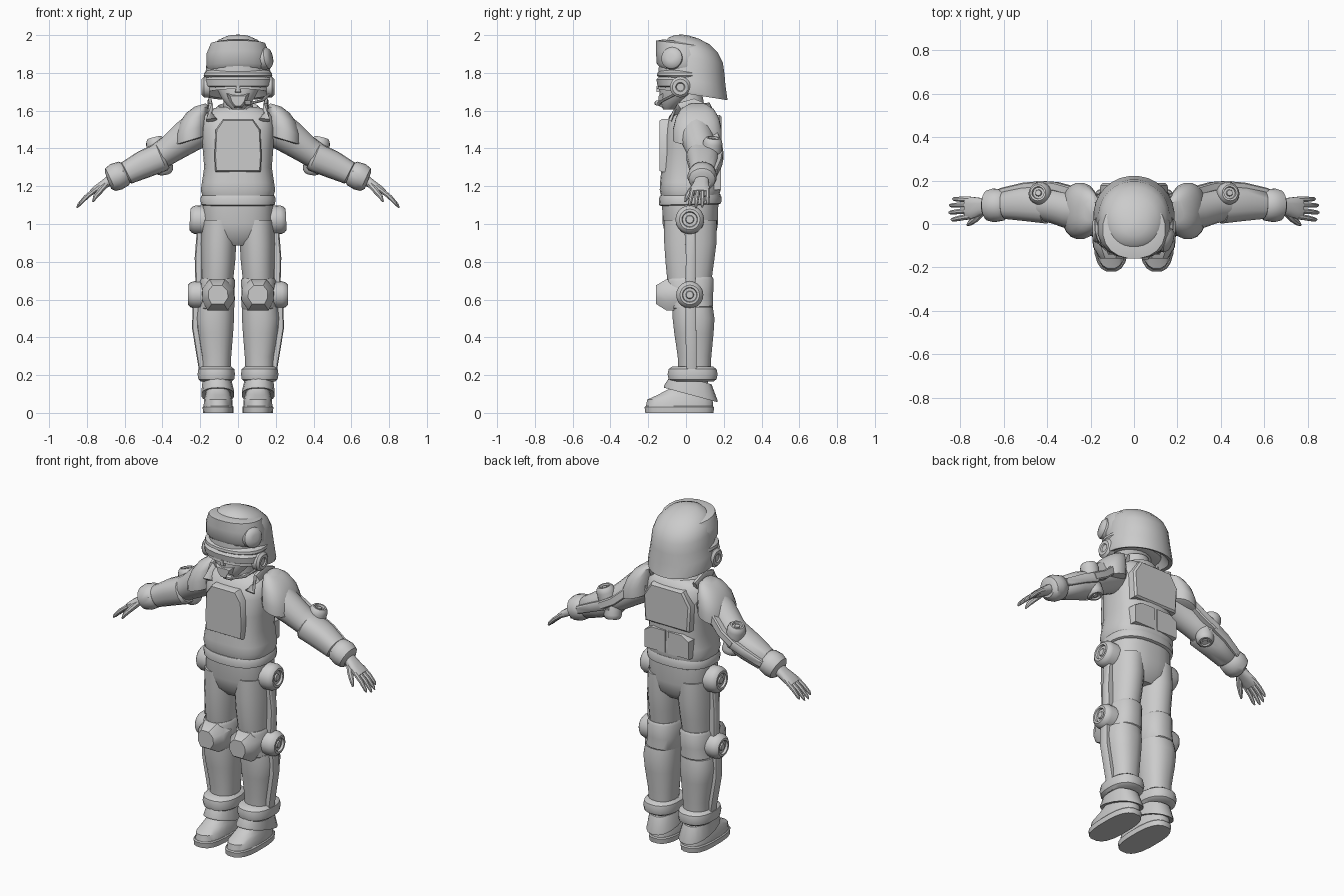
import bpy, bmesh, math
from mathutils import Vector as V

grey = bpy.data.materials.new("plain_grey")
grey.diffuse_color = (0.6, 0.6, 0.6, 1)


def finish(name, bm, mirror, angle=38):
    bmesh.ops.recalc_face_normals(bm, faces=bm.faces)
    me = bpy.data.meshes.new(name)
    bm.to_mesh(me)
    bm.free()
    me.materials.append(grey)
    ob = bpy.data.objects.new(name, me)
    bpy.context.collection.objects.link(ob)
    bpy.ops.object.select_all(action='DESELECT')
    ob.select_set(True)
    bpy.context.view_layer.objects.active = ob
    bpy.ops.object.shade_smooth_by_angle(angle=math.radians(angle))
    if mirror:
        ob.modifiers.new("Mirror", 'MIRROR').use_mirror_merge = False


def skin(name, rings, mirror=False):
    """Join closed rings of points into a capped solid."""
    bm = bmesh.new()
    vs = [[bm.verts.new(p) for p in r] for r in rings]
    n = len(vs[0])
    for a, b in zip(vs, vs[1:]):
        for i in range(n):
            bm.faces.new((a[i], a[(i + 1) % n], b[(i + 1) % n], b[i]))
    bm.faces.new(vs[0])
    bm.faces.new(vs[-1])
    finish(name, bm, mirror)


def oval(c, u, v, n, p):
    out = []
    for i in range(n):
        a = 2 * math.pi * (i + 0.5) / n
        s, t = math.cos(a), math.sin(a)
        out.append(c + u * math.copysign(abs(s) ** (2 / p), s) + v * math.copysign(abs(t) ** (2 / p), t))
    return out


def stack(name, rows, p=2.3, n=24, mirror=False, tilt=0, lean=0):
    """Ovals stacked in z: rows of (z, cx, cy, rx, ry)."""
    skin(name, [oval(V((x, y, z)), V((rx, 0, lean * rx)), V((0, ry, tilt * ry)), n, p)
                for z, x, y, rx, ry in rows], mirror)


def tube(name, pts, n=14, p=2, mirror=True):
    """Ovals along a path: points of (x, y, z, ry, rz)."""
    cs = [V(q[:3]) for q in pts]
    rings = []
    for i, q in enumerate(pts):
        t = (cs[min(i + 1, len(cs) - 1)] - cs[max(i - 1, 0)]).normalized()
        ref = V((0, 1, 0)) if abs(t.y) < 0.8 else V((1, 0, 0))
        u = (ref - t * ref.dot(t)).normalized()
        rings.append(oval(cs[i], u * q[3], t.cross(u) * q[4], n, p))
    skin(name, rings, mirror)


def lathe(name, c, axis, prof, mirror=True, n=20):
    """Turned part: profile of (distance along axis, radius)."""
    a = V(axis).normalized()
    u = a.orthogonal().normalized()
    v = a.cross(u)
    skin(name, [oval(V(c) + a * d, u * r, v * r, n, 2) for d, r in prof], mirror)


def plate(name, pts, levels, mirror=False):
    """Outline in x, z with levels of (y, scale about the centre)."""
    cx = sum(p[0] for p in pts) / len(pts)
    cz = sum(p[1] for p in pts) / len(pts)
    skin(name, [[V((cx + (x - cx) * s, y, cz + (z - cz) * s)) for x, z in pts] for y, s in levels], mirror)


# Head, helmet and headset
stack("face", [(1.605, 0, -.09, .03, .03), (1.63, 0, -.08, .06, .055), (1.67, 0, -.055, .09, .085),
               (1.72, 0, -.03, .115, .11), (1.82, 0, 0, .13, .12)], 2)
plate("mouth_mask", [(-.06, 1.69), (.06, 1.69), (.045, 1.645), (.02, 1.615), (-.02, 1.615), (-.045, 1.645)],
      [(-.06, 1), (-.125, 1), (-.145, .7)])
plate("nose", [(-.022, 1.69), (.022, 1.69), (.012, 1.74), (-.012, 1.74)], [(-.1, 1), (-.155, .6)])
stack("helmet_shell", [(1.76, 0, .03, .12, .13), (1.69, 0, .035, .165, .165), (1.685, 0, .035, .183, .187),
                       (1.70, 0, .035, .187, .184), (1.76, 0, .032, .18, .178), (1.82, 0, .03, .17, .175),
                       (1.88, 0, .028, .165, .168), (1.93, 0, .022, .148, .148), (1.97, 0, .015, .108, .108),
                       (1.992, 0, .005, .06, .06), (2.0, 0, 0, .015, .015)], 2.1, 28, tilt=-.16)
stack("raised_visor", [(1.81, 0, -.02, .155, .115), (1.835, 0, -.02, .17, .138), (1.90, 0, -.02, .168, .14),
                       (1.955, 0, -.025, .145, .135), (1.965, 0, -.02, .11, .10)], 2.2, 20, tilt=-.12)
stack("goggle_band", [(1.72, 0, -.02, .15, .115), (1.73, 0, -.02, .178, .132), (1.765, 0, -.02, .18, .138),
                      (1.78, 0, -.02, .165, .125)], 2.3, 20)
stack("brow_rim", [(1.775, 0, -.01, .175, .13), (1.785, 0, -.01, .183, .145), (1.80, 0, -.01, .18, .143),
                   (1.815, 0, -.01, .16, .125)], 2.2, 24)
lathe("ear_pod", (.15, -.03, 1.725), (1, 0, 0), [(0, .055), (.03, .055), (.042, .042), (.042, .025), (.035, .02)])
lathe("visor_knob", (.11, -.06, 1.87), (1, -.35, .2), [(0, .06), (.05, .058), (.065, .045), (.07, .02)], False)
tube("microphone_boom", [(.17, -.05, 1.69, .008, .008), (.13, -.12, 1.655, .008, .008),
                         (.07, -.145, 1.64, .008, .008), (.065, -.147, 1.64, .018, .015),
                         (.035, -.15, 1.64, .018, .015)], 8, mirror=False)
stack("neck", [(1.54, 0, .03, .085, .085), (1.7, 0, .01, .075, .075)], 2, 16)
stack("collar", [(1.56, 0, .03, .15, .12), (1.605, 0, .03, .125, .105), (1.625, 0, .03, .105, .095),
                 (1.60, 0, .03, .09, .08)], 2, 20, tilt=.2)

# Torso armour
stack("torso", [(1.15, 0, .022, .19, .155), (1.18, 0, .022, .198, .162), (1.22, 0, .022, .192, .16),
                (1.30, 0, .025, .18, .155), (1.40, 0, .03, .188, .152), (1.50, 0, .034, .195, .148),
                (1.57, 0, .04, .185, .13), (1.605, 0, .045, .15, .10), (1.62, 0, .045, .1, .08)], 2.7, 28)
plate("chest_plate", [(-.12, 1.275), (.12, 1.275), (.125, 1.36), (.118, 1.5), (.08, 1.555),
                      (-.08, 1.555), (-.118, 1.5), (-.125, 1.36)], [(-.05, 1), (-.128, 1), (-.14, .95)])
plate("back_plate", [(-.15, 1.34), (.15, 1.34), (.16, 1.5), (.11, 1.58), (-.11, 1.58), (-.16, 1.5)],
      [(.1, 1), (.178, .97), (.188, .9)])
plate("lower_back_plate", [(.006, 1.18), (.15, 1.18), (.15, 1.29), (.10, 1.32), (.006, 1.32)],
      [(.1, 1), (.178, .98), (.186, .94)], True)
tube("shoulder_strap", [(.14, -.085, 1.55, .012, .03), (.145, -.03, 1.615, .012, .03),
                        (.15, .04, 1.635, .012, .03), (.145, .12, 1.60, .012, .03)], 8, 4)
stack("belt", [(1.10, 0, .022, .188, .155), (1.105, 0, .022, .197, .165), (1.135, 0, .022, .2, .167),
               (1.155, 0, .022, .19, .16)], 2.5, 28, tilt=.03)

# Trousers and legs
stack("pelvis", [(.885, 0, .025, .10, .09), (.93, 0, .025, .165, .132), (1.0, 0, .023, .192, .147),
                 (1.12, 0, .022, .185, .15)], 2.5, 28)
stack("thigh", [(.60, .108, .02, .078, .1), (.70, .108, .018, .083, .118), (.80, .104, .02, .09, .13),
                (.90, .102, .023, .094, .14), (1.02, .098, .023, .094, .14)], 2.2, 20, True)
stack("knee_wrap", [(.55, .112, .03, .088, .105), (.56, .112, .03, .094, .115), (.62, .108, .025, .09, .12),
                    (.70, .108, .02, .093, .128), (.715, .108, .02, .085, .12)], 2.4, 20, True, tilt=.05)
plate("knee_pad", [(.055, .545), (.16, .545), (.188, .60), (.185, .66), (.15, .705), (.07, .705),
                   (.025, .66), (.02, .60)], [(-.03, 1.05), (-.105, 1.02), (-.158, .62)], True)
stack("shin", [(.20, .115, .045, .075, .085), (.30, .115, .045, .08, .09), (.42, .12, .042, .095, .105),
               (.50, .122, .04, .102, .112), (.56, .118, .035, .098, .108)], 2.3, 20, True)
stack("ankle_cuff", [(.165, .115, .035, .08, .11), (.178, .115, .035, .096, .128), (.205, .115, .035, .1, .134),
                     (.232, .115, .035, .096, .128), (.245, .115, .035, .08, .11)], 2.4, 20, True)
stack("boot_skirt", [(.10, .107, .025, .075, .12), (.095, .107, .025, .088, .142), (.105, .107, .025, .088, .142),
                     (.18, .112, .03, .075, .105)], 2.3, 18, True, tilt=-.27)
stack("boot", [(.03, .105, -.035, .078, .18), (.07, .105, -.032, .076, .175), (.095, .105, -.012, .068, .14),
               (.13, .107, .015, .06, .10), (.2, .112, .035, .065, .085)], 2.4, 20, True)
stack("sole", [(0, .105, -.035, .081, .182), (.03, .105, -.035, .083, .186), (.036, .105, -.035, .078, .18)],
      2.7, 20, True)

# Leg braces: hollow-faced joints and side rails
hub = [(0, 1), (.68, 1), (.88, .9), (1, .72), (1, .55), (.87, .5), (.87, .3), (.95, .25)]
lathe("hip_joint", (.165, .02, 1.02), (1, 0, .05), [(d * .09, r * .076) for d, r in hub])
lathe("knee_joint", (.165, .02, .625), (1, 0, 0), [(d * .1, r * .072) for d, r in hub])
tube("thigh_rail", [(.195, .02, .99, .03, .022), (.208, .025, .82, .026, .022), (.205, .022, .65, .028, .02)], 8, 5)
tube("shin_rail", [(.222, .022, .59, .03, .018), (.226, .025, .45, .03, .018), (.19, .03, .23, .028, .018)], 8, 5)

# Arms and armour
stack("shoulder_pad", [(1.44, .25, .06, .075, .115), (1.445, .25, .06, .085, .13), (1.50, .247, .06, .085, .13),
                       (1.56, .235, .06, .075, .115), (1.605, .215, .06, .06, .088), (1.63, .2, .06, .03, .05)],
      2.3, 20, True, lean=-.3)
tube("upper_arm", [(.18, .05, 1.52, .09, .10), (.28, .06, 1.455, .088, .09), (.36, .08, 1.395, .08, .075),
                   (.43, .095, 1.35, .078, .07), (.50, .095, 1.315, .07, .065)], 18)
tube("forearm_guard", [(.395, .09, 1.36, .075, .07), (.405, .09, 1.355, .088, .078), (.50, .093, 1.315, .08, .074),
                       (.59, .088, 1.27, .066, .062), (.60, .087, 1.265, .055, .05)], 18, 2.4)
tube("wrist_cuff", [(.59, .087, 1.275, .055, .052), (.605, .087, 1.268, .072, .068), (.645, .086, 1.25, .078, .074),
                    (.675, .085, 1.235, .07, .066), (.688, .085, 1.23, .05, .048)], 18)
lathe("elbow_joint", (.42, .135, 1.365), (.25, .1, 1), [(d * .095, r * .052) for d, r in hub])
lathe("elbow_cap", (.40, .12, 1.34), (-.15, .3, -1), [(d * .075, r * .05) for d, r in hub])
tube("upper_arm_rail", [(.28, .15, 1.47, .022, .025), (.36, .172, 1.40, .022, .025),
                        (.44, .178, 1.355, .022, .025)], 8, 5)
tube("forearm_rail", [(.42, .178, 1.36, .02, .028), (.50, .172, 1.325, .02, .026), (.61, .148, 1.27, .018, .022)], 8, 5)

# Hands
tube("palm", [(.67, .085, 1.235, .036, .03), (.71, .08, 1.21, .042, .024), (.75, .075, 1.185, .052, .02),
              (.775, .075, 1.167, .05, .015)], 12, 2.6)
for i, (y0, y1, ln) in enumerate([(.035, .02, .92), (.062, .053, 1.03), (.088, .086, 1), (.113, .115, .85)]):
    tube(f"finger_{i + 1}", [(.755, y0, 1.182, .014, .014), (.755 + .05 * ln, y0 + (y1 - y0) * .5, 1.182 - .04 * ln, .013, .013),
                             (.755 + .085 * ln, y1, 1.182 - .078 * ln, .010, .010),
                             (.755 + .095 * ln, y1, 1.182 - .094 * ln, .004, .004)], 8)
tube("thumb", [(.70, .06, 1.21, .02, .018), (.73, .025, 1.175, .017, .016), (.755, .005, 1.145, .013, .013),
               (.768, -.005, 1.118, .005, .005)], 8)
